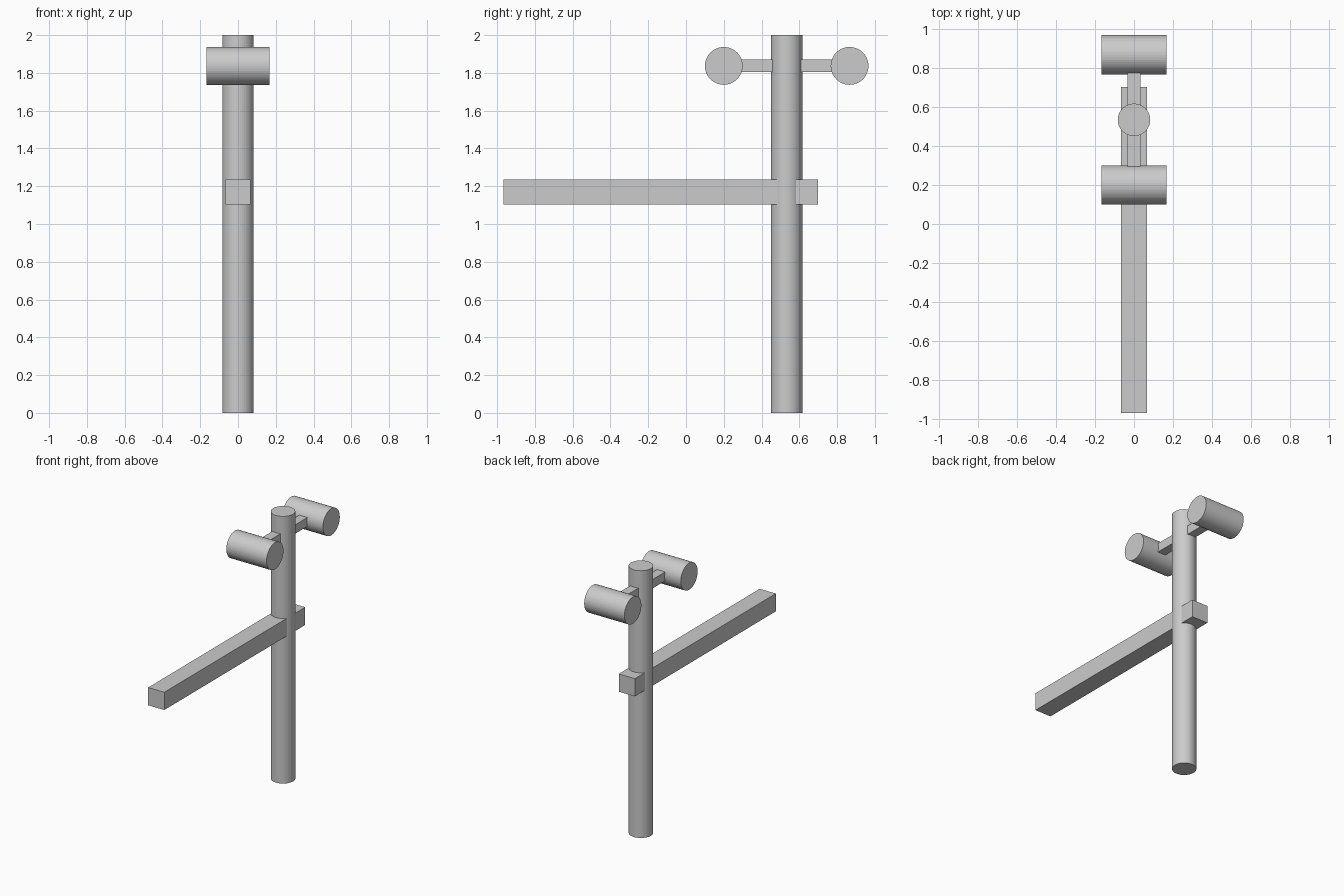
import bpy
import math

cube = bpy.data.objects.get("Cube")
if cube:
    bpy.data.objects.remove(cube, do_unlink=True)

grey = bpy.data.materials.new("light_grey")
grey.use_nodes = True
colour = (0.6, 0.6, 0.6, 1)
grey.diffuse_color = colour
grey.node_tree.nodes["Principled BSDF"].inputs["Base Color"].default_value = colour

POST_Y = 0.533
LAMP_Z = 1.837
LAMP_OFFSET = 0.333


def finish(name):
    obj = bpy.context.object
    obj.name = name
    obj.data.materials.append(grey)
    return obj


def cylinder(name, radius, length, location, rotation=(0, 0, 0)):
    bpy.ops.mesh.primitive_cylinder_add(
        vertices=48, radius=radius, depth=length, location=location, rotation=rotation)
    return finish(name)


def bar(name, thickness, y_start, y_end, z):
    """Square bar running front to back."""
    bpy.ops.mesh.primitive_cube_add(size=1, location=(0, (y_start + y_end) / 2, z))
    obj = finish(name)
    obj.scale = (thickness, y_end - y_start, thickness)
    bpy.ops.object.transform_apply(location=False, rotation=False, scale=True)
    return obj


# Upright post
cylinder("post", 0.083, 2, (0, POST_Y, 1))

# Long beam passing through the post, with a short stub behind
bar("cross_beam", 0.133, -0.967, 0.70, 1.169)

# Thin arm carrying a sideways drum at each end
bar("drum_arm", 0.067, POST_Y - LAMP_OFFSET, POST_Y + LAMP_OFFSET, LAMP_Z)
for name, side in (("front_drum", -1), ("back_drum", 1)):
    cylinder(name, 0.1, 0.333, (0, POST_Y + side * LAMP_OFFSET, LAMP_Z),
             (0, math.pi / 2, 0))
